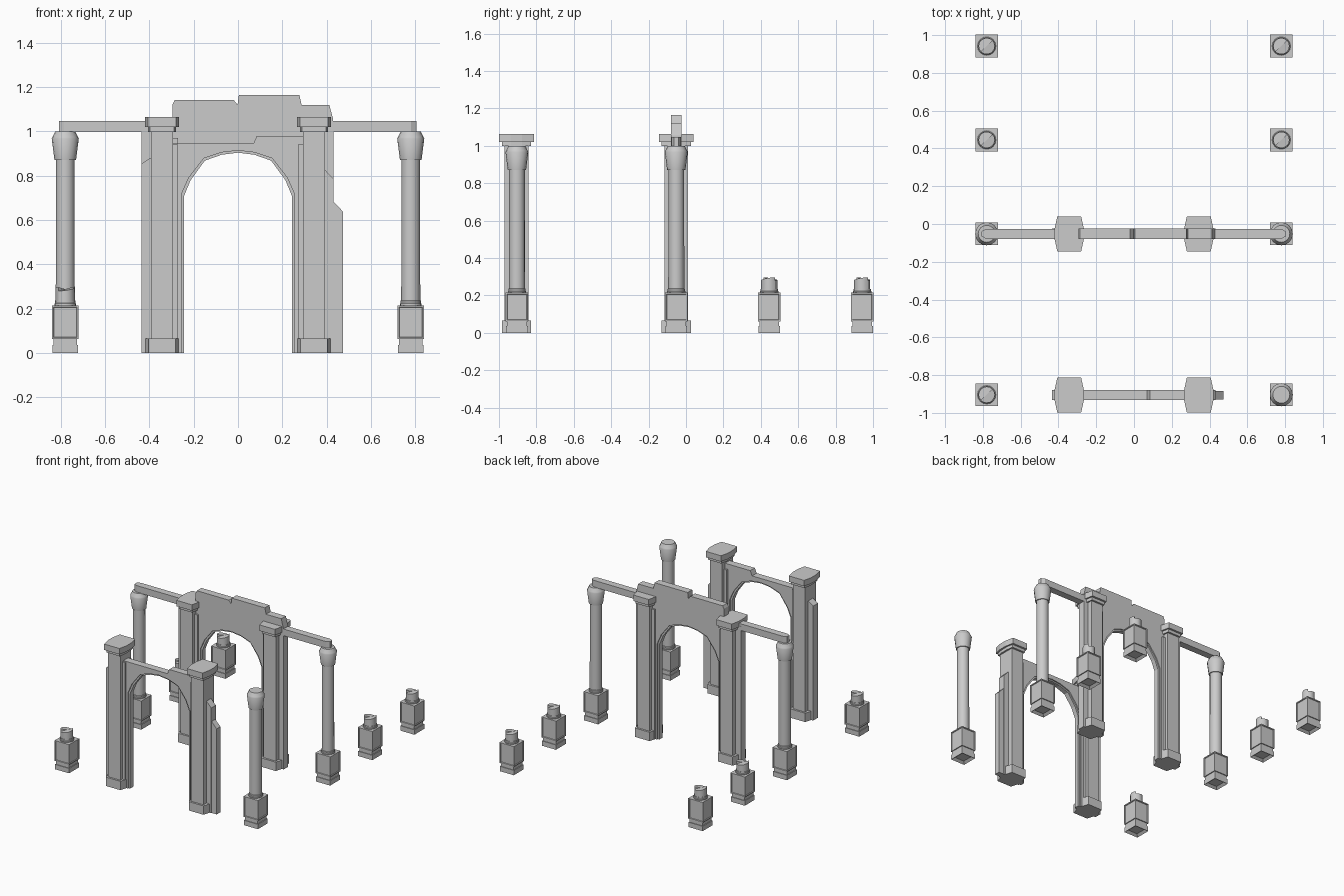
import bpy, bmesh, math

if "Cube" in bpy.data.objects:
    bpy.data.objects.remove(bpy.data.objects["Cube"])

Y_MID, Y_FRONT = -0.052, -0.906


def finish(name, bm, loc=(0, 0, 0), smooth=False):
    bmesh.ops.recalc_face_normals(bm, faces=bm.faces)
    me = bpy.data.meshes.new(name)
    bm.to_mesh(me)
    bm.free()
    ob = bpy.data.objects.new(name, me)
    ob.location = loc
    bpy.context.collection.objects.link(ob)
    if smooth:
        bpy.ops.object.select_all(action='DESELECT')
        ob.select_set(True)
        bpy.context.view_layer.objects.active = ob
        bpy.ops.object.shade_smooth_by_angle(angle=math.radians(35))
    return ob


def loft(bm, bottom, top):
    a = [bm.verts.new(p) for p in bottom]
    b = [bm.verts.new(p) for p in top]
    n = len(a)
    bm.faces.new(a)
    bm.faces.new(b)
    for i in range(n):
        bm.faces.new((a[i], a[(i + 1) % n], b[(i + 1) % n], b[i]))


def plan_prism(name, pts, z0, z1, loc):
    bm = bmesh.new()
    loft(bm, [(x, y, z0) for x, y in pts], [(x, y, z1) for x, y in pts])
    return finish(name, bm, loc)


def wall_prism(name, pts, half, y):
    bm = bmesh.new()
    loft(bm, [(x, -half, z) for x, z in pts], [(x, half, z) for x, z in pts])
    return finish(name, bm, (0, y, 0))


def box(name, hx, hy, z0, z1, loc):
    return plan_prism(name, [(-hx, -hy), (hx, -hy), (hx, hy), (-hx, hy)], z0, z1, loc)


def inset(ob, test, thickness, depth):
    bm = bmesh.new()
    bm.from_mesh(ob.data)
    faces = [f for f in bm.faces if test(f.normal)]
    bmesh.ops.inset_individual(bm, faces=faces, thickness=thickness, depth=depth)
    bm.to_mesh(ob.data)
    bm.free()


def lathe(name, profile, loc, n=16):
    bm = bmesh.new()
    rings = [[bm.verts.new((r * math.cos(2 * math.pi * i / n),
                            r * math.sin(2 * math.pi * i / n), z))
              for i in range(n)] for r, z in profile]
    for a, b in zip(rings, rings[1:]):
        for i in range(n):
            bm.faces.new((a[i], a[(i + 1) % n], b[(i + 1) % n], b[i]))
    bm.faces.new(rings[0])
    bm.faces.new(rings[-1])
    return finish(name, bm, loc, True)


COLLAR = [(0.049, 0.213), (0.049, 0.222), (0.046, 0.225), (0.046, 0.235)]


# square panelled pedestal with a hollow underside
def pedestal(loc):
    plinth = box("plinth", 0.058, 0.058, 0, 0.036, loc)
    inset(plinth, lambda n: n.z < -0.9, 0.026, -0.015)
    box("pedestal_neck", 0.053, 0.053, 0.036, 0.064, loc)
    block = box("pedestal_block", 0.06, 0.06, 0.062, 0.215, loc)
    inset(block, lambda n: abs(n.z) < 0.1, 0.01, 0)
    inset(block, lambda n: False, 0, 0)
    bm = bmesh.new()
    bm.from_mesh(block.data)
    panels = [f for f in bm.faces if abs(f.normal.z) < 0.1
              and all(abs(v.co.z - 0.1385) < 0.07 for v in f.verts)]
    bmesh.ops.inset_individual(bm, faces=panels, thickness=0.003, depth=-0.005)
    bm.to_mesh(block.data)
    bm.free()


# complete column
def column(x, y):
    pedestal((x, y, 0))
    lathe("column_shaft", COLLAR + [
        (0.043, 0.237), (0.042, 0.872), (0.049, 0.872), (0.061, 0.967),
        (0.057, 0.975), (0.045, 1.0)], (x, y, 0))


# broken column stump: two half shafts with opposed sloping tops
def stump(x, y):
    pedestal((x, y, 0))
    lathe("stump_collar", COLLAR, (x, y, 0))
    bm = bmesh.new()
    for side in (0, 1):
        start = math.pi / 4 + side * math.pi
        pts = [(0.043 * math.cos(start + math.pi * i / 8),
                0.043 * math.sin(start + math.pi * i / 8)) for i in range(9)]
        k = 0.2 if side else -0.2
        loft(bm, [(px, py, 0.23) for px, py in pts],
             [(px, py, 0.288 + k * (px + py) * 0.7) for px, py in pts])
    finish("broken_stump", bm, (x, y, 0), True)


for x, y in ((-0.78, Y_MID), (0.78, Y_MID), (0.78, -0.904)):
    column(x, y)
for x, y in ((-0.78, -0.904), (-0.78, 0.445), (0.78, 0.445), (-0.78, 0.942), (0.78, 0.942)):
    stump(x, y)


# eight-sided plan with bowed sides
def bowed(fx, mx, hy, my=0.03):
    return [(-fx, -hy), (fx, -hy), (mx, -my), (mx, my),
            (fx, hy), (-fx, hy), (-mx, my), (-mx, -my)]


def piers(y):
    for s in (-1, 1):
        loc = (s * 0.343, y, 0)
        plan_prism("pier_base", bowed(0.06, 0.074, 0.078), 0, 0.066, loc)
        box("pilaster", 0.05, 0.064, 0.06, 1.0, loc)
        box("pier_return", 0.015, 0.04, 0, 0.97 if y == Y_MID else 0.94,
            (s * 0.285, y, 0))
        plan_prism("capital_neck", bowed(0.055, 0.064, 0.078), 0.998, 1.022, loc)
        plan_prism("capital_slab", bowed(0.063, 0.077, 0.093), 1.02, 1.064, loc)


# half arch opening, from floor to crown
HALF_OUT = [(0.256, 0), (0.256, 0.715), (0.223, 0.79), (0.155, 0.878), (0.075, 0.905)]
HALF_IN = [(0.243, 0), (0.243, 0.71), (0.214, 0.78), (0.150, 0.868), (0.073, 0.895)]


def opening(half, crown):
    return half + [(0, crown)] + [(-x, z) for x, z in reversed(half)]


# archivolt: thin inner lip of the arch
def lip(y):
    wall_prism("arch_lip", opening(HALF_OUT, 0.914) + opening(HALF_IN, 0.904)[::-1], 0.018, y)


# middle arch with broken attic and long beam
piers(Y_MID)
attic = [(-0.435, 0), (-0.435, 1.03), (-0.295, 1.03), (-0.295, 1.122), (-0.285, 1.143),
         (-0.02, 1.143), (-0.002, 1.12), (0.004, 1.165), (0.277, 1.165), (0.287, 1.12),
         (0.412, 1.12), (0.43, 1.054), (0.432, 0)]
wall_prism("middle_arch_wall", attic + opening(HALF_OUT, 0.914), 0.027, Y_MID)
lip(Y_MID)
plan_prism("beam", [(-0.808, -0.012), (-0.785, -0.0262), (0.78, -0.0262), (0.805, -0.012),
                    (0.805, 0.012), (0.78, 0.0262), (-0.785, 0.0262), (-0.808, 0.012)],
           0.998, 1.048, (0, Y_MID, 0))

# front arch, ruined on its outer edges
piers(Y_FRONT)
ruin = [(-0.435, 0), (-0.435, 0.855), (-0.38, 0.89), (-0.36, 0.945), (0.07, 0.945),
        (0.085, 0.98), (0.36, 0.98), (0.375, 0.845), (0.432, 0.785), (0.432, 0)]
wall_prism("front_arch_wall", ruin + opening(HALF_OUT, 0.914), 0.027, Y_FRONT)
lip(Y_FRONT)
wall_prism("wall_fragment", [(0.42, 0), (0.42, 0.695), (0.474, 0.638), (0.474, 0)],
           0.022, Y_FRONT)
